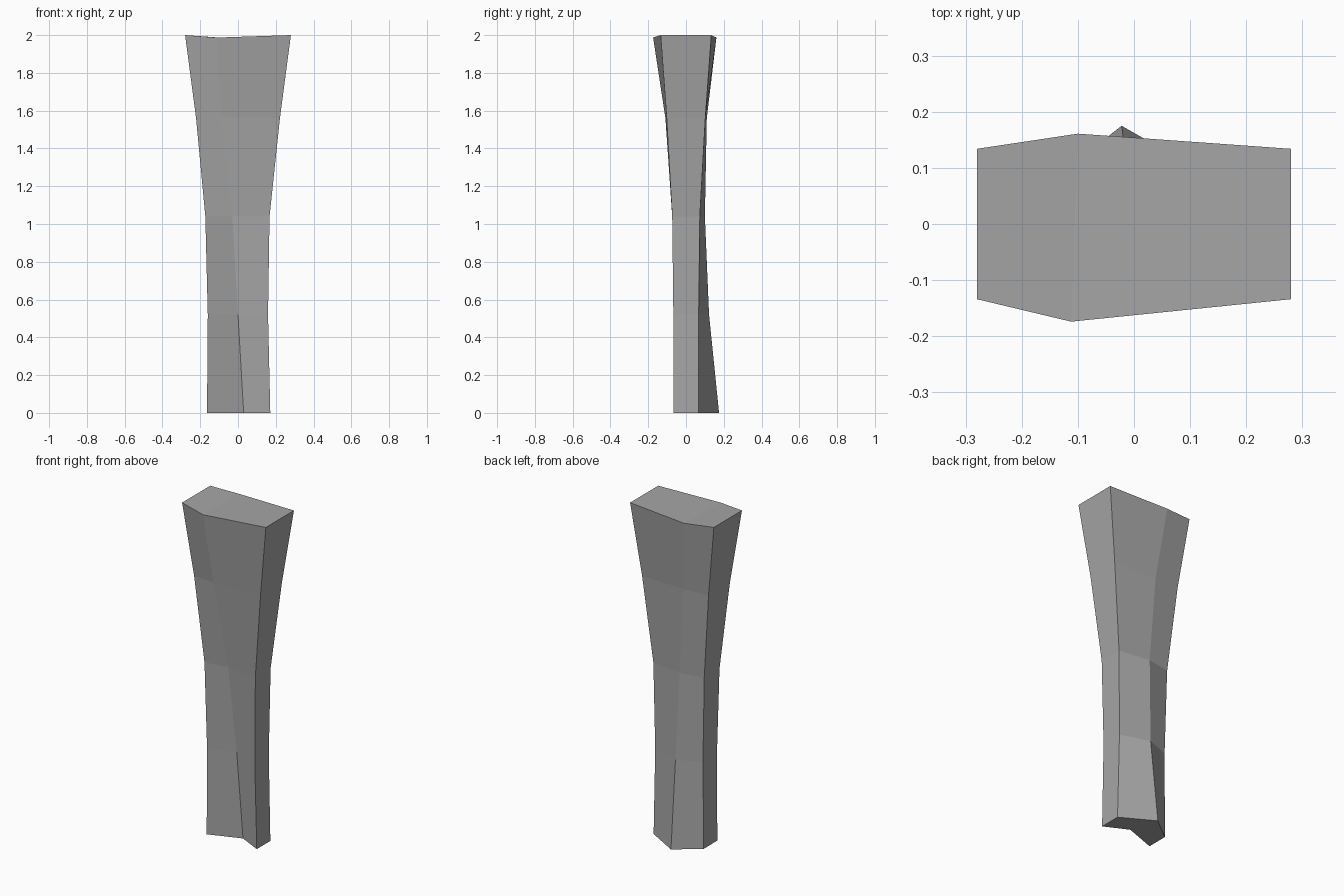
import bpy
import bmesh

cube = bpy.data.objects.get("Cube")
if cube:
    bpy.data.objects.remove(cube, do_unlink=True)

# Stone grey, used over the whole pillar
grey = bpy.data.materials.new("stone_grey")
grey.use_nodes = True
colour = (0.38, 0.38, 0.38, 1)
grey.diffuse_color = colour
grey.node_tree.nodes["Principled BSDF"].inputs["Base Color"].default_value = colour

# Sections: height, left x, right x, half depth, front ridge (x, y), back ridge (x, y)
sections = [
    (0.00, -0.164, 0.171, 0.065, (0.03, 0.005), (-0.022, 0.175)),
    (0.52, -0.160, 0.159, 0.067, (0.00, -0.012), (-0.015, 0.122)),
    (1.04, -0.173, 0.167, 0.073, (-0.03, -0.05), (-0.027, 0.10)),
    (1.56, -0.222, 0.222, 0.102, (-0.088, -0.109), (-0.06, 0.11)),
    (2.00, -0.28, 0.28, 0.134, (-0.112, -0.174), (-0.10, 0.161)),
]

# Loft a six-sided pillar through the sections
bm = bmesh.new()
rings = []
for z, x0, x1, d, front, back in sections:
    ridge_z = z - 0.013 if z == 2 else z
    points = [(x0, -d, z), (*front, ridge_z), (x1, -d, z),
              (x1, d, z), (*back, ridge_z), (x0, d, z)]
    rings.append([bm.verts.new(p) for p in points])

for low, high in zip(rings, rings[1:]):
    for i in range(6):
        j = (i + 1) % 6
        bm.faces.new((low[i], low[j], high[j], high[i]))

# Caps, each split between the front and back ridges
for ring in (rings[0], rings[-1]):
    bm.faces.new((ring[0], ring[1], ring[4], ring[5]))
    bm.faces.new((ring[1], ring[2], ring[3], ring[4]))

bmesh.ops.recalc_face_normals(bm, faces=bm.faces)
mesh = bpy.data.meshes.new("pillar")
bm.to_mesh(mesh)
bm.free()
mesh.materials.append(grey)
pillar = bpy.data.objects.new("pillar", mesh)
bpy.context.collection.objects.link(pillar)
